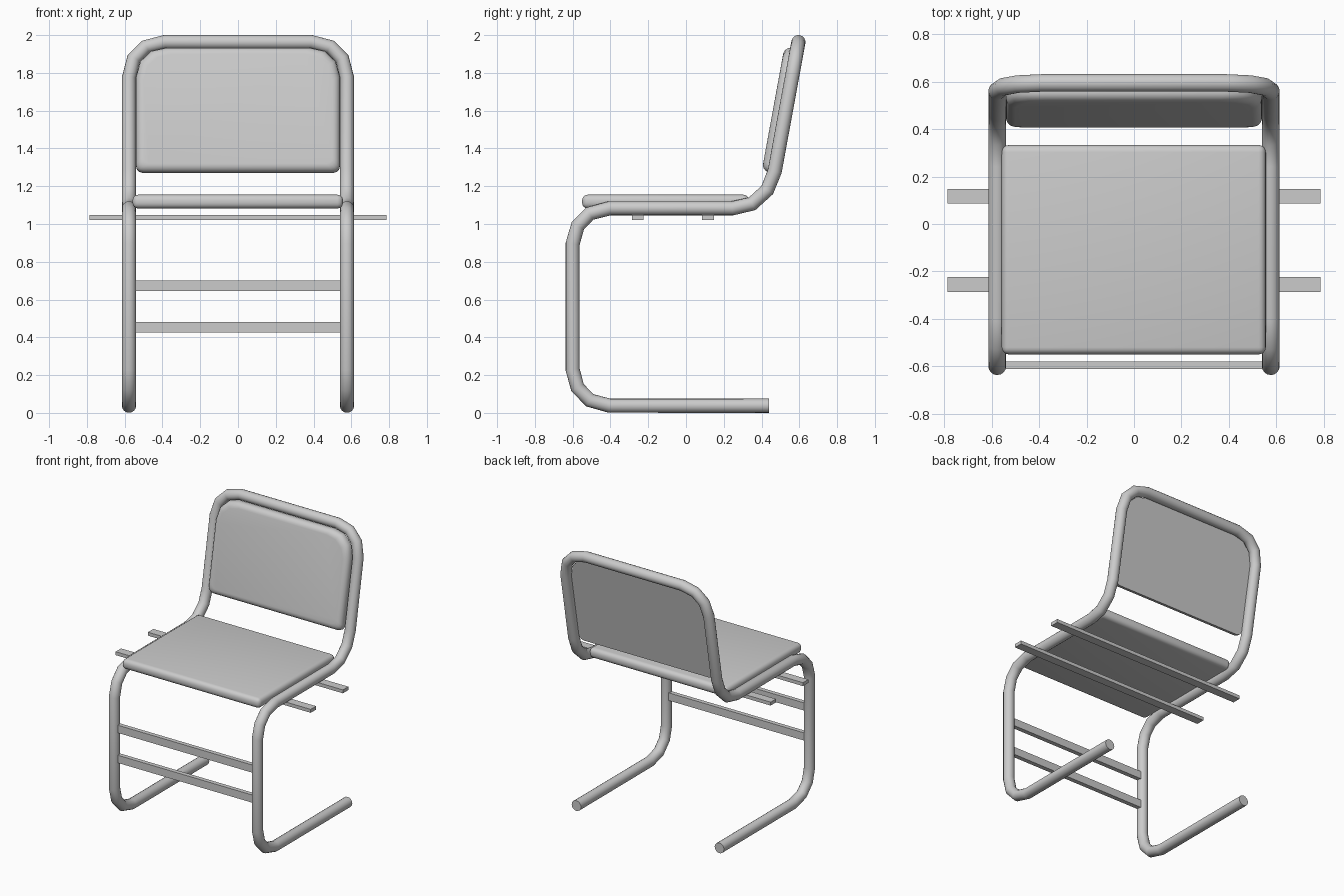
import bpy, bmesh, math

if "Cube" in bpy.data.objects:
    bpy.data.objects.remove(bpy.data.objects["Cube"])


def activate(ob):
    bpy.ops.object.select_all(action='DESELECT')
    ob.select_set(True)
    bpy.context.view_layer.objects.active = ob


def box(name, lo, hi, bevel=0.0):
    bpy.ops.mesh.primitive_cube_add(size=1, location=[(a + b) / 2 for a, b in zip(lo, hi)])
    ob = bpy.context.object
    ob.name = name
    ob.scale = [b - a for a, b in zip(lo, hi)]
    bpy.ops.object.transform_apply(location=False, rotation=False, scale=True)
    if bevel:
        mod = ob.modifiers.new("round", 'BEVEL')
        mod.width, mod.segments = bevel, 4
        bpy.ops.object.modifier_apply(modifier="round")
        bpy.ops.object.shade_smooth_by_angle(angle=math.radians(35))
    return ob


# Bent tube frame: one half path (x, y, z), mirrored to the other side
X = 0.577
side = [(0.44, 0.038), (-0.405, 0.038), (-0.51, 0.067), (-0.575, 0.135), (-0.6, 0.23),
        (-0.6, 0.895), (-0.573, 0.99), (-0.51, 1.055), (-0.405, 1.083),
        (0.245, 1.083), (0.35, 1.107), (0.43, 1.18), (0.47, 1.28)]
half = [(X, y, z) for y, z in side]
half += [(x, 0.47 + 0.183 * (z - 1.28), z)
         for x, z in [(X, 1.775), (0.552, 1.875), (0.489, 1.938), (0.39, 1.963)]]
path = half + [(-x, y, z) for x, y, z in reversed(half)]
curve = bpy.data.curves.new("tube_frame", 'CURVE')
curve.dimensions = '3D'
curve.bevel_depth = 0.0375
curve.bevel_resolution = 6
curve.use_fill_caps = True
spline = curve.splines.new('POLY')
spline.points.add(len(path) - 1)
for p, co in zip(spline.points, path):
    p.co = (*co, 1)
frame = bpy.data.objects.new("tube_frame", curve)
bpy.context.collection.objects.link(frame)
activate(frame)
bpy.ops.object.convert(target='MESH')
bpy.ops.object.shade_smooth_by_angle(angle=math.radians(35))

# Seat cushion
box("seat", (-0.558, -0.55, 1.082), (0.556, 0.333, 1.155), 0.03)

# Support slats under the seat
for i, y in enumerate((-0.255, 0.117)):
    box(f"seat_slat_{i + 1}", (-0.787, y - 0.031, 1.022), (0.787, y + 0.031, 1.047))

# Front cross rails
for i, z in enumerate((0.453, 0.672)):
    box(f"front_rail_{i + 1}", (-0.56, -0.611, z - 0.028), (0.56, -0.579, z + 0.028))

# Back pad: outline in the leaning plane, lofted with a rounded front edge
edge = [(0.505, -0.012), (0.525, -0.005), (0.537, 0.01), (0.54, 0.03),
        (0.54, 0.50), (0.517, 0.585), (0.46, 0.64), (0.38, 0.658)]
outline = edge + [(-x, z) for x, z in reversed(edge)]
hx, hz, mid, r = 0.54, 0.335, 0.323, 0.04
bm = bmesh.new()
layers = [(0.0, -0.01)]
for i in range(6):
    t = math.radians(18 * i)
    layers.append((r * (1 - math.cos(t)), -0.028 - r * math.sin(t)))
rings = [[bm.verts.new((x * (hx - d) / hx, y, mid + (z - mid) * (hz - d) / hz)) for x, z in outline]
         for d, y in layers]
for a, b in zip(rings, rings[1:]):
    for i in range(len(a)):
        j = (i + 1) % len(a)
        bm.faces.new((a[i], a[j], b[j], b[i]))
bm.faces.new(rings[0])
bm.faces.new(rings[-1])
bmesh.ops.recalc_face_normals(bm, faces=bm.faces)
mesh = bpy.data.meshes.new("back_pad")
bm.to_mesh(mesh)
bm.free()
pad = bpy.data.objects.new("back_pad", mesh)
bpy.context.collection.objects.link(pad)
pad.location = (0, 0.47, 1.28)
pad.rotation_euler.x = -math.atan(0.183)
activate(pad)
bpy.ops.object.shade_smooth_by_angle(angle=math.radians(35))
